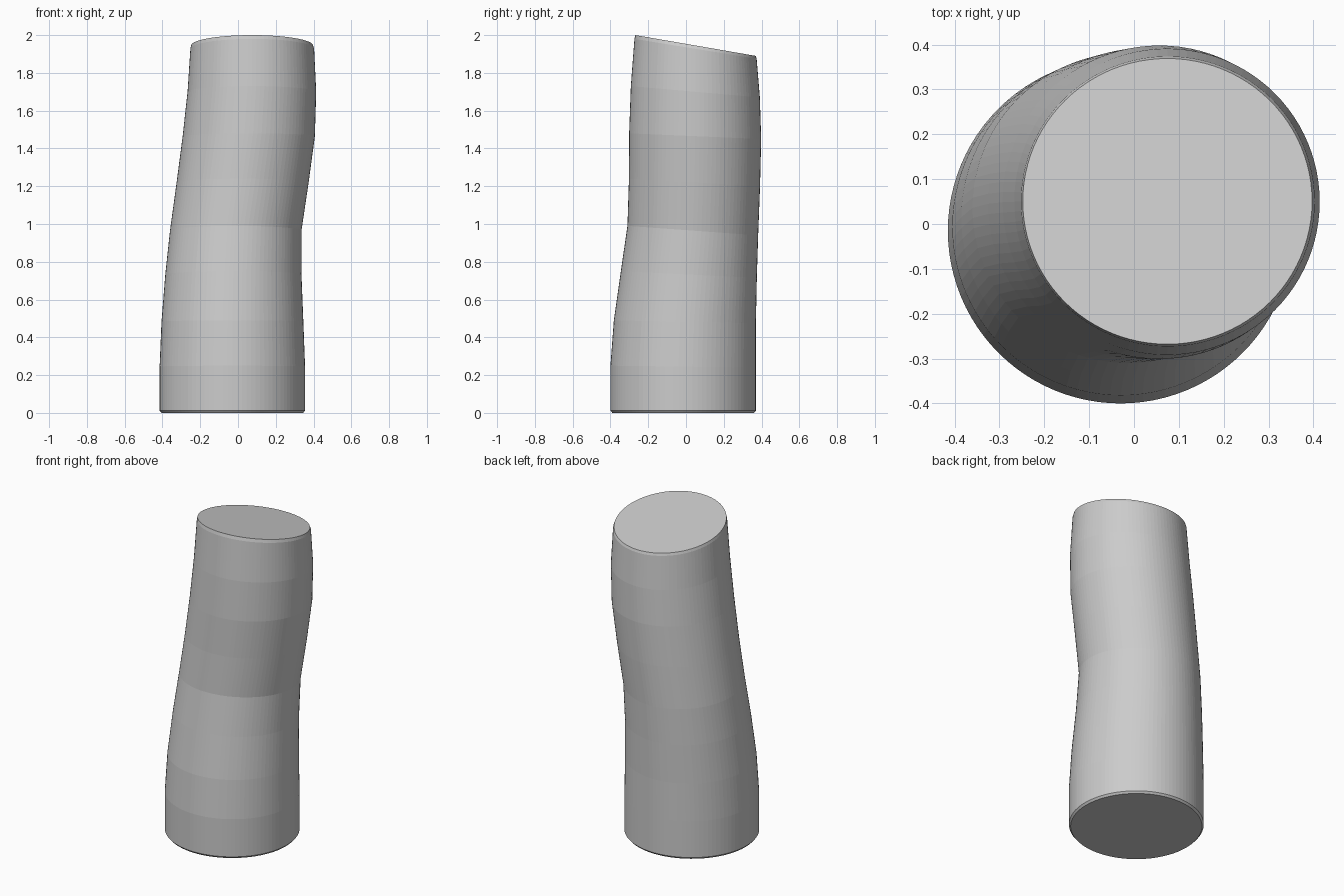
import bpy, bmesh, math

SIDES = 96
# cross-sections: left x, right x, front y, back y, front z, back z
RINGS = [
    (-0.405, 0.345, -0.39, 0.36, 0.0, 0.0),
    (-0.415, 0.355, -0.40, 0.37, 0.012, 0.012),
    (-0.415, 0.355, -0.40, 0.37, 0.25, 0.24),
    (-0.405, 0.346, -0.382, 0.37, 0.49, 0.475),
    (-0.385, 0.336, -0.345, 0.375, 0.75, 0.715),
    (-0.360, 0.336, -0.310, 0.382, 0.99, 0.94),
    (-0.325, 0.374, -0.302, 0.392, 1.24, 1.20),
    (-0.293, 0.407, -0.301, 0.398, 1.48, 1.45),
    (-0.267, 0.414, -0.292, 0.391, 1.73, 1.67),
    (-0.252, 0.403, -0.273, 0.374, 1.98, 1.875),
    (-0.248, 0.397, -0.268, 0.369, 2.0, 1.89),
]

bm = bmesh.new()
loops = []
for x0, x1, y0, y1, zf, zb in RINGS:
    ring = []
    for i in range(SIDES):
        a = 2 * math.pi * i / SIDES
        t = (math.sin(a) + 1) / 2
        ring.append(bm.verts.new(((x0 + x1) / 2 + (x1 - x0) / 2 * math.cos(a),
                                  y0 + (y1 - y0) * t, zf + (zb - zf) * t)))
    loops.append(ring)

# bent trunk walls
for lo, hi in zip(loops, loops[1:]):
    for i in range(SIDES):
        j = (i + 1) % SIDES
        bm.faces.new((lo[i], lo[j], hi[j], hi[i]))
# flat base and slanted top
bm.faces.new(loops[0][::-1])
bm.faces.new(loops[-1])

mesh = bpy.data.meshes.new("bent_column")
bm.to_mesh(mesh)
bm.free()
column = bpy.data.objects.new("bent_column", mesh)
bpy.context.collection.objects.link(column)
